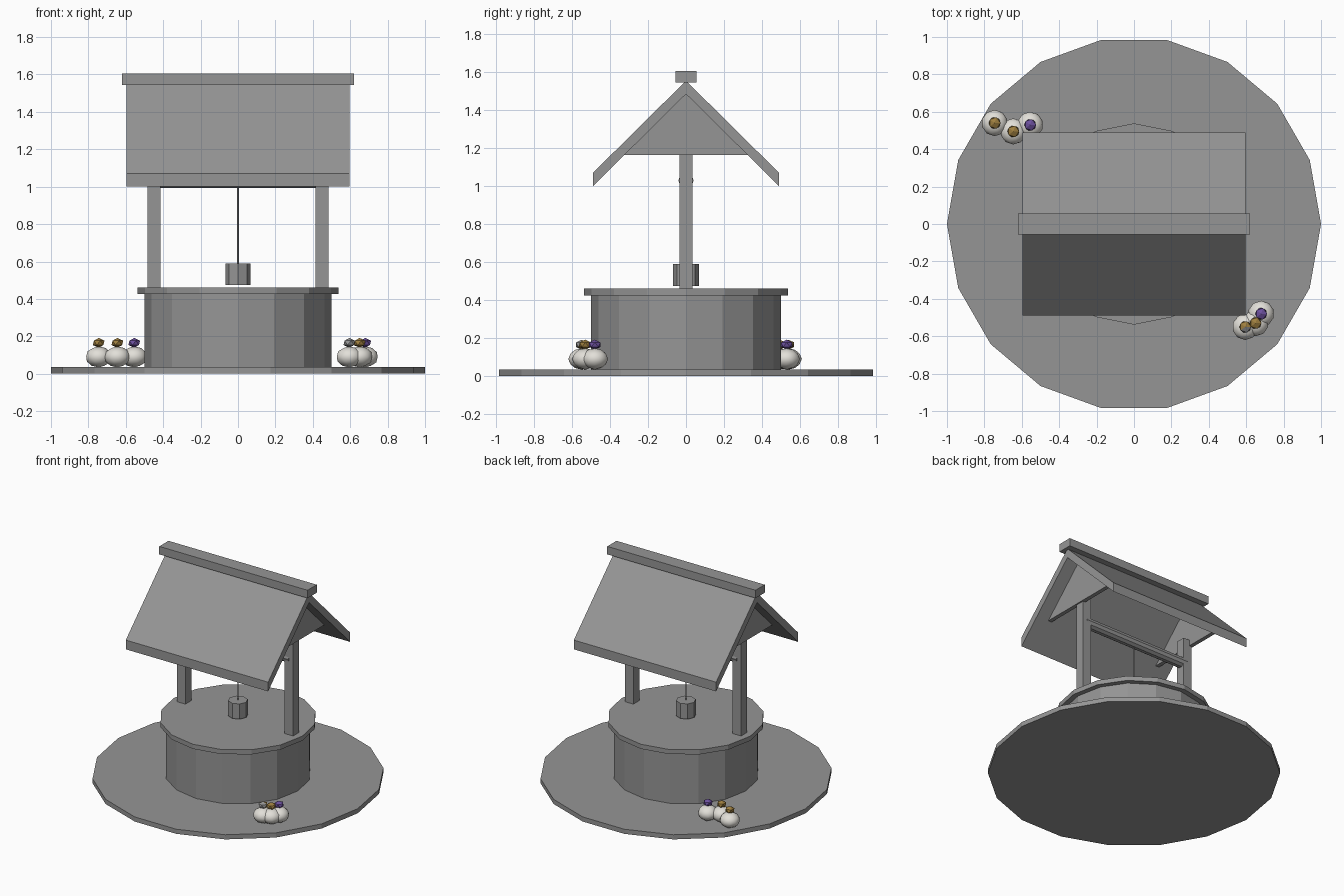
import bpy, math

cube = bpy.data.objects.get("Cube")
if cube:
    bpy.data.objects.remove(cube)


def material(name, r, g, b):
    m = bpy.data.materials.new(name)
    m.use_nodes = True
    m.diffuse_color = (r, g, b, 1)
    m.node_tree.nodes["Principled BSDF"].inputs["Base Color"].default_value = (r, g, b, 1)
    return m


GREY = material("stone grey", 0.3, 0.3, 0.3)
CREAM = material("petal cream", 0.76, 0.74, 0.69)
GOLD = material("bud gold", 0.34, 0.21, 0.05)
PURPLE = material("bud purple", 0.15, 0.08, 0.34)


def finish(name, mat):
    ob = bpy.context.object
    ob.name = ob.data.name = name
    ob.data.materials.append(mat)
    return ob


def cylinder(name, sides, radius, z0, z1, turn=0.0):
    bpy.ops.mesh.primitive_cylinder_add(vertices=sides, radius=radius, depth=z1 - z0,
                                        location=(0, 0, (z0 + z1) / 2),
                                        rotation=(0, 0, turn))
    return finish(name, GREY)


def box(name, x0, x1, y0, y1, z0, z1):
    bpy.ops.mesh.primitive_cube_add(size=1, location=((x0 + x1) / 2, (y0 + y1) / 2, (z0 + z1) / 2))
    bpy.context.object.scale = (x1 - x0, y1 - y0, z1 - z0)
    return finish(name, GREY)


def prism(name, profile, x0, x1):
    """Extrude a (y, z) profile along x."""
    n = len(profile)
    verts = [(x, y, z) for x in (x0, x1) for y, z in profile]
    faces = [tuple(range(n))[::-1], tuple(range(n, 2 * n))]
    faces += [(i, (i + 1) % n, (i + 1) % n + n, i + n) for i in range(n)]
    me = bpy.data.meshes.new(name)
    me.from_pydata(verts, [], faces)
    me.materials.append(GREY)
    ob = bpy.data.objects.new(name, me)
    bpy.context.collection.objects.link(ob)
    return ob


def blob(name, loc, radius, squash, detail, mat):
    bpy.ops.mesh.primitive_ico_sphere_add(subdivisions=detail, radius=radius, location=loc)
    ob = finish(name, mat)
    ob.scale.z = squash
    return ob


# Ground disc, well wall and rim
cylinder("ground_disc", 18, 1.0, 0, 0.035, math.pi / 2)
cylinder("well_wall", 16, 0.5, 0.035, 0.43)
cylinder("well_rim", 16, 0.538, 0.425, 0.46)

# Posts and gable panels on both ends
for side, s in (("left", 1), ("right", -1)):
    box(side + "_post", *sorted((s * 0.415, s * 0.485)), -0.035, 0.035, 0.46, 1.21)
    prism(side + "_gable", [(-0.325, 1.165), (0.325, 1.165), (0, 1.49)],
          *sorted((s * 0.465, s * 0.495)))

# Two roof slopes with upright eaves, and the ridge beam
for side, s in (("front", -1), ("back", 1)):
    slope = [(0, 1.485), (s * 0.49, 1.0), (s * 0.49, 1.07), (0, 1.555)]
    prism(side + "_roof_slope", slope if s > 0 else slope[::-1], -0.595, 0.595)
box("ridge_beam", -0.62, 0.62, -0.055, 0.055, 1.545, 1.605)

# Winding axle, rope and bucket
axle = cylinder("axle", 10, 0.04, -0.45, 0.45)
axle.rotation_euler.y = math.pi / 2
axle.location.z = 1.03
cylinder("rope", 6, 0.005, 0.58, 1.03)
cylinder("bucket", 8, 0.068, 0.475, 0.59)

# Flower clumps: rounded petals with a faceted bud on top
flowers = [(-0.745, 0.54, GOLD), (-0.645, 0.495, GOLD), (-0.555, 0.53, PURPLE),
           (0.595, -0.55, GOLD), (0.65, -0.53, GOLD), (0.68, -0.48, PURPLE)]
for i, (x, y, mat) in enumerate(flowers, 1):
    petals = blob(f"petals_{i}", (x, y, 0.09), 0.07, 0.8, 2, CREAM)
    bpy.ops.object.shade_smooth_by_angle(angle=math.radians(40))
    bud = blob(f"bud_{i}", (x, y, 0.165), 0.035, 0.75, 1, mat)
    # One bud has a grey front
    if i == 4:
        bud.data.materials.append(GREY)
        for p in bud.data.polygons:
            p.material_index = int(p.normal.y < -0.1)
